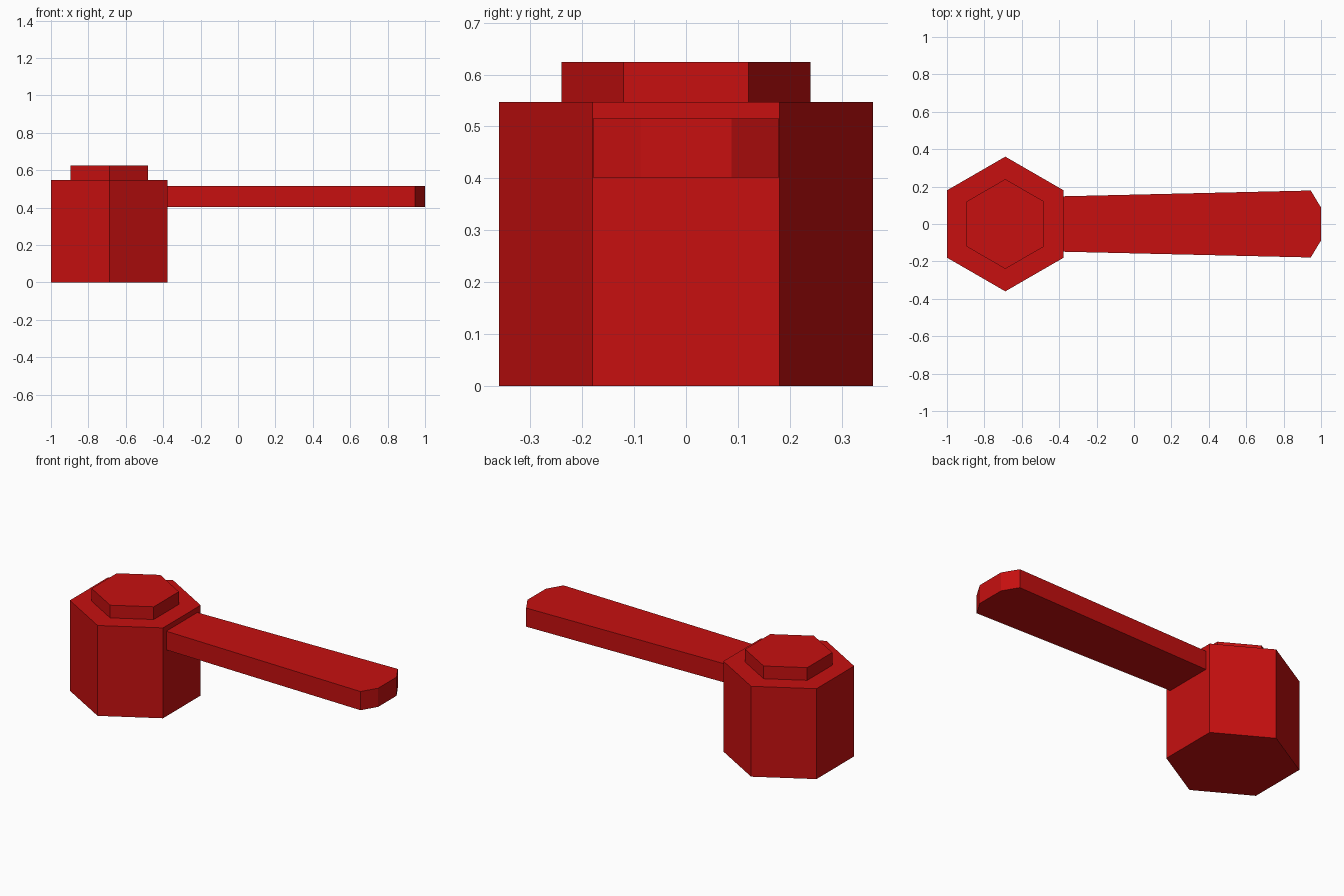
import bpy
import bmesh
from math import cos, sin, pi

cube = bpy.data.objects.get("Cube")
if cube:
    bpy.data.objects.remove(cube, do_unlink=True)

# Single red finish
COLOR = (0.57, 0.005, 0.005, 1.0)
red = bpy.data.materials.new("red")
red.use_nodes = True
red.diffuse_color = COLOR
red.node_tree.nodes["Principled BSDF"].inputs["Base Color"].default_value = COLOR


def prism(name, outline, z0, z1):
    """Extrude a flat outline from z0 up to z1."""
    bm = bmesh.new()
    base = bm.faces.new([bm.verts.new((x, y, z0)) for x, y in outline])
    top = bmesh.ops.extrude_face_region(bm, geom=[base], use_keep_orig=True)
    verts = [v for v in top["geom"] if isinstance(v, bmesh.types.BMVert)]
    bmesh.ops.translate(bm, verts=verts, vec=(0, 0, z1 - z0))
    bmesh.ops.recalc_face_normals(bm, faces=bm.faces)
    mesh = bpy.data.meshes.new(name)
    bm.to_mesh(mesh)
    bm.free()
    mesh.materials.append(red)
    obj = bpy.data.objects.new(name, mesh)
    bpy.context.collection.objects.link(obj)
    return obj


def hexagon(radius, cx=-0.688):
    """Hexagon with corners pointing to front and back."""
    return [(cx + radius * sin(i * pi / 3), radius * cos(i * pi / 3)) for i in range(6)]


# Hexagonal hub and its raised cap
prism("hub", hexagon(0.36), 0.0, 0.547)
prism("hub_cap", hexagon(0.24), 0.547, 0.624)

# Lever widening to a chamfered tip, rooted just inside the hub wall
side = [(-0.385, 0.148), (0.945, 0.179), (1.0, 0.088)]
prism("lever", side + [(x, -y) for x, y in reversed(side)], 0.402, 0.515)
